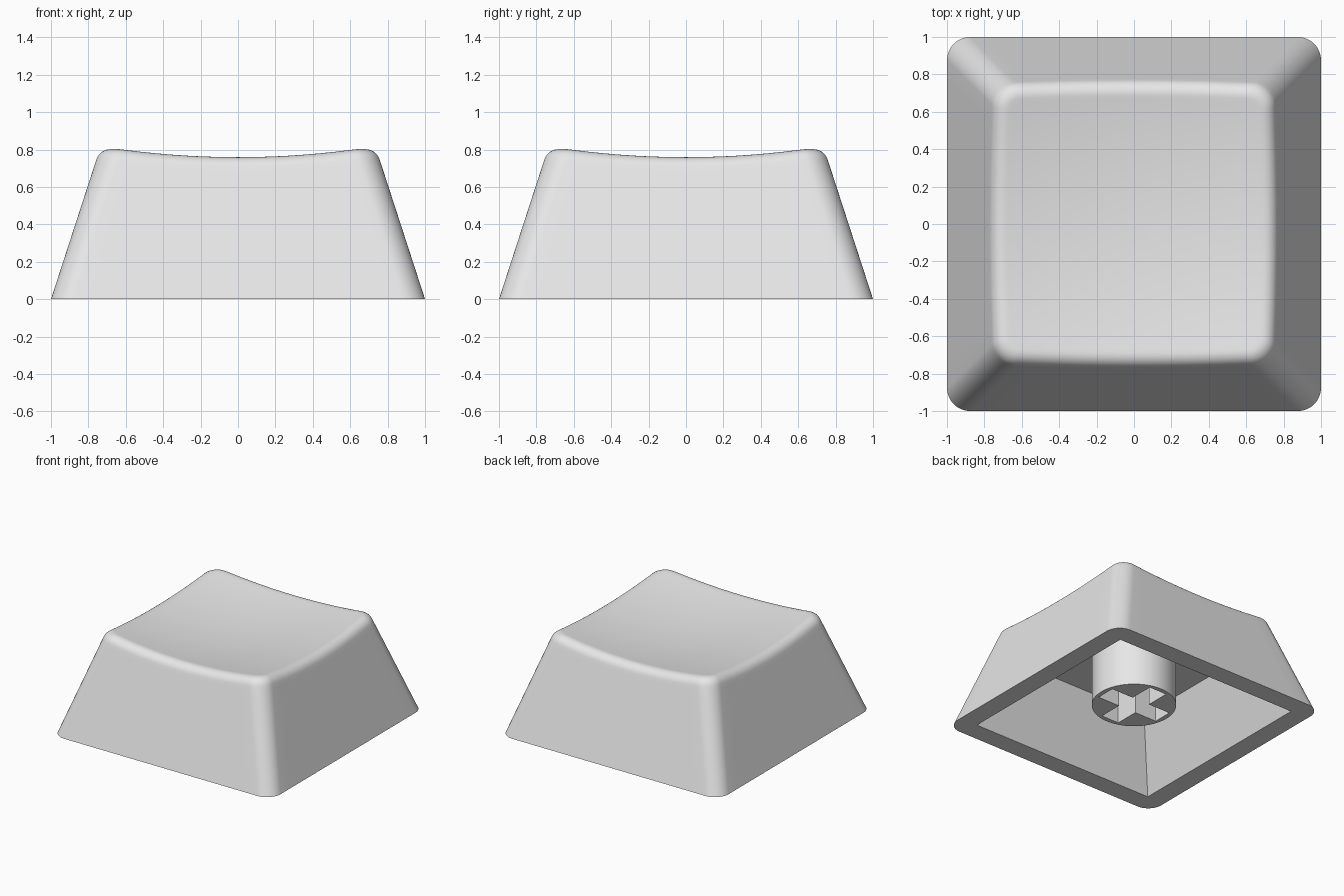
import bpy, bmesh, math

if "Cube" in bpy.data.objects:
    bpy.data.objects.remove(bpy.data.objects["Cube"])

TAPER = 0.325      # side lean per unit of height
RADIUS = 0.125     # plan corner radius
FILLET = 0.065     # tangent length of the rounded top edge
ARC, STRAIGHT, ROUND = 6, 14, 7

grey = bpy.data.materials.new("light_grey")
grey.diffuse_color = (0.8, 0.8, 0.8, 1)
grey.use_nodes = True
grey.node_tree.nodes["Principled BSDF"].inputs["Base Color"].default_value = grey.diffuse_color


def make_object(name, bm):
    mesh = bpy.data.meshes.new(name)
    bmesh.ops.recalc_face_normals(bm, faces=bm.faces)
    bm.to_mesh(mesh)
    bm.free()
    obj = bpy.data.objects.new(name, mesh)
    bpy.context.collection.objects.link(obj)
    mesh.materials.append(grey)
    return obj


def smooth(obj):
    bpy.ops.object.select_all(action='DESELECT')
    obj.select_set(True)
    bpy.context.view_layer.objects.active = obj
    bpy.ops.object.shade_smooth_by_angle(angle=math.radians(30))


def turn(x, y, k):
    for _ in range(k):
        x, y = -y, x
    return x, y


def rounded_square(h, r):
    """Outline running from corner middle to corner middle on each side."""
    c = h - r
    arc = [(c + r * math.cos(a), r * math.sin(a))
           for a in (math.pi / 4 * i / ARC for i in range(ARC + 1))]
    side = [(x, -c - y) for x, y in reversed(arc)]
    side += [(h, -c + 2 * c * i / STRAIGHT) for i in range(1, STRAIGHT)]
    side += [(x, c + y) for x, y in arc[:-1]]
    return [turn(x, y, k) for k in range(4) for x, y in side]


def dish(x, y):
    return 0.705 + 0.113 * (x * x + y * y)


def side_point(i, z):
    x, y = rounded_square(1 - TAPER * z, RADIUS)[i]
    return x, y, z


def column(i):
    """Points from the base up the side, round the rim and into the dish."""
    z = 0.8
    for _ in range(8):
        x, y, _z = side_point(i, z)
        z = dish(x, y)
    low = side_point(i, z - 0.95 * FILLET)
    mid = side_point(i, z)
    x, y = rounded_square(1 - TAPER * z - FILLET, RADIUS - FILLET)[i]
    end = (x, y, dish(x, y))
    points = [side_point(i, 0), side_point(i, low[2] - 0.03)]
    for s in range(ROUND + 1):
        t = s / ROUND
        w = ((1 - t) ** 2, 2 * t * (1 - t) * 0.81, t * t)
        points.append(tuple(sum(a * b for a, b in zip(w, p)) / sum(w)
                            for p in zip(low, mid, end)))
    for f in (0.97, 0.88, 0.77, 0.66, 0.55, 0.44, 0.33, 0.22, 0.11):
        points.append((x * f, y * f, dish(x * f, y * f)))
    return points


# Cap shell: outer sides, rounded rim and dished top
bm = bmesh.new()
count = len(rounded_square(1, RADIUS))
cols = [[bm.verts.new(p) for p in column(i)] for i in range(count)]
centre = bm.verts.new((0, 0, dish(0, 0)))
for i in range(count):
    a, b = cols[i], cols[(i + 1) % count]
    for j in range(len(a) - 1):
        bm.faces.new((a[j], b[j], b[j + 1], a[j + 1]))
    bm.faces.new((a[-1], b[-1], centre))

# Cap shell: flat bottom edge, tapered cavity walls and ceiling
opening = [bm.verts.new((*turn(0.84, -0.84, k), 0)) for k in range(4)]
ceiling = [bm.verts.new((*turn(0.62, -0.62, k), 0.53)) for k in range(4)]
quarter = count // 4
for k in range(4):
    n = (k + 1) % 4
    outer = [cols[(k * quarter + i) % count][0] for i in range(quarter + 1)]
    bm.faces.new(outer + [opening[n], opening[k]])
    bm.faces.new((opening[k], opening[n], ceiling[n], ceiling[k]))
bm.faces.new(ceiling)
smooth(make_object("cap_shell", bm))

# Stem: round post hanging from the ceiling
bm = bmesh.new()
bmesh.ops.create_cone(bm, cap_ends=True, segments=64, radius1=0.318,
                      radius2=0.318, depth=0.436)
bmesh.ops.translate(bm, verts=bm.verts, vec=(0, 0, 0.114 + 0.218))
stem = make_object("stem", bm)
smooth(stem)

# Cross-shaped socket cut up into the stem
L, W = 0.28, 0.08
bm = bmesh.new()
plan = [turn(x, y, k) for k in range(4) for x, y in ((L, -W), (L, W), (W, W))]
face = bm.faces.new([bm.verts.new((x, y, 0.05)) for x, y in plan])
top = bmesh.ops.extrude_face_region(bm, geom=[face])["geom"]
bmesh.ops.translate(bm, vec=(0, 0, 0.43),
                    verts=[g for g in top if isinstance(g, bmesh.types.BMVert)])
cutter = make_object("socket_cutter", bm)
cutter.hide_render = True
cutter.display_type = 'WIRE'
cut = stem.modifiers.new("socket", 'BOOLEAN')
cut.operation = 'DIFFERENCE'
cut.solver = 'EXACT'
cut.object = cutter
